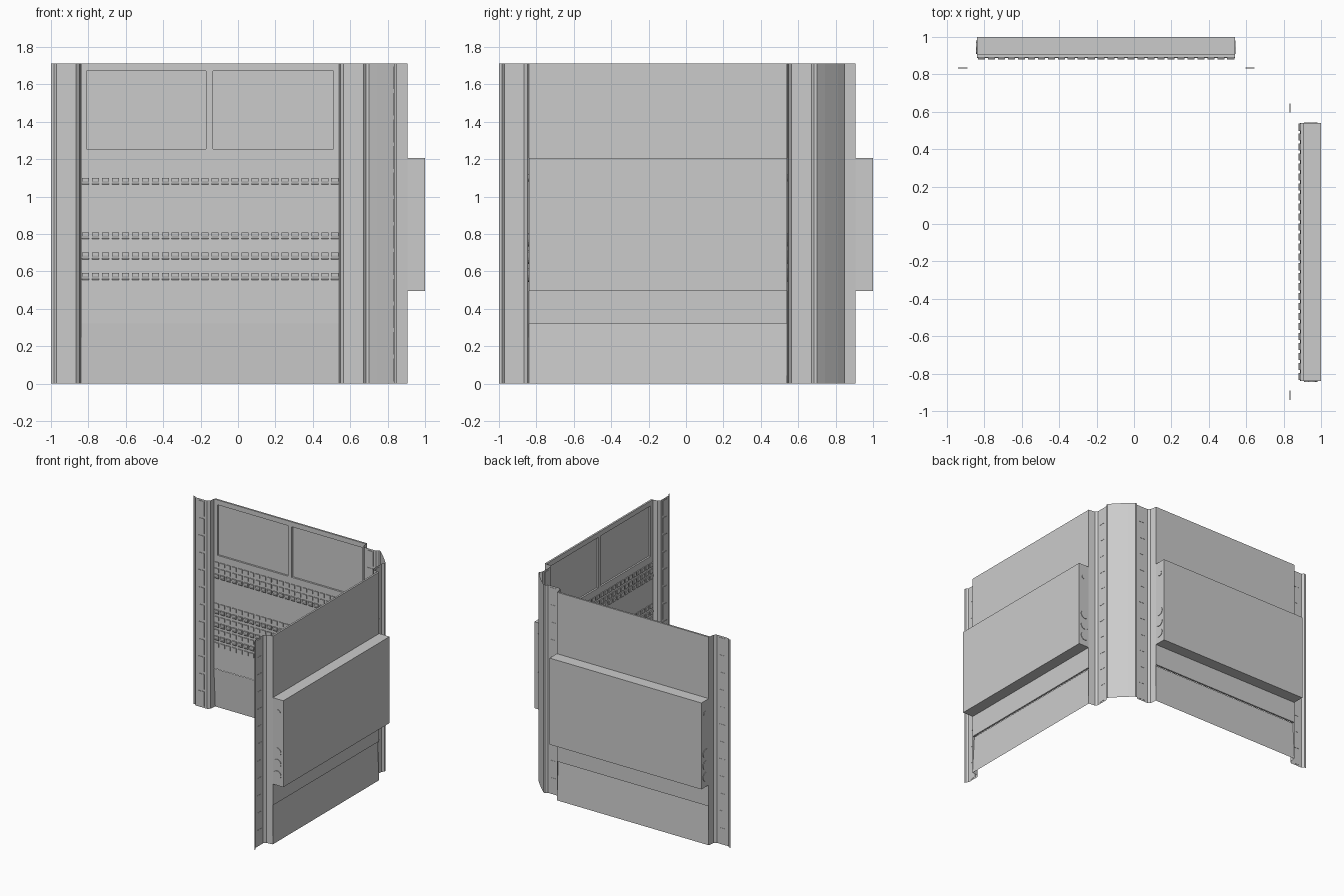
import bpy, bmesh, math
from mathutils import Matrix, Vector

if "Cube" in bpy.data.objects:
    bpy.data.objects.remove(bpy.data.objects["Cube"])

H = 1.71                 # wall height
X0, X1 = -0.84, 0.54     # panel span along a wall
SWAP = Matrix(((0, 1, 0, 0), (1, 0, 0, 0), (0, 0, 1, 0), (0, 0, 0, 1)))


def finish(bm, name, fix=True):
    if fix:
        bmesh.ops.recalc_face_normals(bm, faces=bm.faces)
    me = bpy.data.meshes.new(name)
    bm.to_mesh(me)
    ob = bpy.data.objects.new(name, me)
    bpy.context.collection.objects.link(ob)


def both_walls(bm, name):
    """Make the back wall part and its reflection in the corner diagonal."""
    other = bm.copy()
    bmesh.ops.transform(other, matrix=SWAP, verts=other.verts)
    bmesh.ops.reverse_faces(other, faces=other.faces)
    finish(bm, "back_" + name)
    finish(other, "right_" + name)
    bm.free()
    other.free()


def box(bm, x0, x1, y0, y1, z0, z1):
    prism(bm, [(y0, z0), (y1, z0), (y1, z1), (y0, z1)], x0, x1)


def prism(bm, yz, x0, x1):
    """Extrude a closed y-z profile along x."""
    a = [bm.verts.new((x0, y, z)) for y, z in yz]
    b = [bm.verts.new((x1, y, z)) for y, z in yz]
    n = len(yz)
    bm.faces.new(a)
    bm.faces.new(b[::-1])
    for i in range(n):
        j = (i + 1) % n
        bm.faces.new((a[i], b[i], b[j], a[j]))


def sheet(bm, pts, z0=0.0, z1=H):
    """Raise an open x-y profile into a vertical sheet."""
    lo = [bm.verts.new((x, y, z0)) for x, y in pts]
    hi = [bm.verts.new((x, y, z1)) for x, y in pts]
    for i in range(len(pts) - 1):
        bm.faces.new((lo[i], lo[i + 1], hi[i + 1], hi[i]))


# folded pilasters on either end of each wall
pil = [(-1, 0.85), (-0.985, 0.85), (-0.97, 0.835), (-0.865, 0.835),
       (-0.847, 0.85), (-0.84, 0.905)]
bm = bmesh.new()
sheet(bm, pil)
sheet(bm, [(-0.3 - x, y) for x, y in pil])
both_walls(bm, "pilasters")

# column of light tiles on each pilaster
bm = bmesh.new()
for cx in (-0.915, 0.62):
    for i in range(12):
        z = 0.012 + i * 0.142
        box(bm, cx - 0.025, cx + 0.025, 0.831, 0.837, z, z + 0.122)
both_walls(bm, "pilaster_tiles")

# main wall panel and flared skirt
bm = bmesh.new()
prism(bm, [(0.89, 0.32), (0.905, 0.32), (0.905, 1.255), (0.89, 1.255)], X0, X1)
sk = [bm.verts.new(p) for p in ((X0, 0.887, 0.32), (X1, 0.887, 0.32),
                                (X1, 0.905, 0), (X0, 0.905, 0))]
bm.faces.new(sk)
both_walls(bm, "wall_panel")

# upper part: back sheet with a frame around two recessed screens
bm = bmesh.new()
sheet(bm, [(X0, 0.905), (X1, 0.905)], 1.255, H)
box(bm, X0, X1, 0.89, 0.905, 1.67, H)
for a, b in ((X0, -0.81), (-0.17, -0.135), (0.51, X1)):
    box(bm, a, b, 0.89, 0.905, 1.255, 1.67)
both_walls(bm, "screen_frame")

bm = bmesh.new()
for a, b in ((-0.81, -0.17), (-0.135, 0.51)):
    box(bm, a + 0.004, b - 0.004, 0.899, 0.904, 1.259, 1.666)
both_walls(bm, "screens")

# equipment housing on the outside of each wall
bm = bmesh.new()
prism(bm, [(1, 0.495), (1, 1.205), (0.905, 1.205), (0.89, 1.06),
           (0.89, 0.495)], X0, X1)
both_walls(bm, "outer_housing")

# round ports on both ends of the housing
bm = bmesh.new()
for x in (X0, X1):
    for y, z, r in ((0.945, 0.58, 0.036), (0.945, 0.675, 0.036),
                    (0.945, 0.77, 0.036), (0.953, 1.1, 0.02)):
        m = Matrix.Translation((x, y, z)) @ Matrix.Rotation(math.pi / 2, 4, 'Y')
        bmesh.ops.create_cone(bm, cap_ends=True, segments=16, radius1=r,
                              radius2=r, depth=0.008, matrix=m)
both_walls(bm, "housing_ports")

# grille cells: flat tiles alternating with curved, downward-facing scoops
flat_rows = [(1.168, 1.2), (1.115, 1.148), (0.828, 0.86), (0.722, 0.752),
             (0.613, 0.645), (0.502, 0.537)]
scoop_rows = [(1.06, 1.1), (0.77, 0.807), (0.66, 0.7), (0.552, 0.592)]
bm = bmesh.new()
for i in range(26):
    x = -0.834 + i * 0.0533
    for a, b in flat_rows:
        box(bm, x, x + 0.038, 0.883, 0.892, a, b)
    for a, b in scoop_rows:
        d = b - a
        prism(bm, [(0.892, b), (0.88, b), (0.881, b - d * 0.4),
                   (0.885, b - d * 0.75), (0.892, a)], x, x + 0.038)
both_walls(bm, "grille_cells")

# diagonal corner post joining the two walls, with a slight outward bow
bm = bmesh.new()
sheet(bm, [(0.70, 0.85), (0.742, 0.812), (0.777, 0.777), (0.812, 0.742),
           (0.85, 0.70)])
finish(bm, "corner_post")
bm.free()
